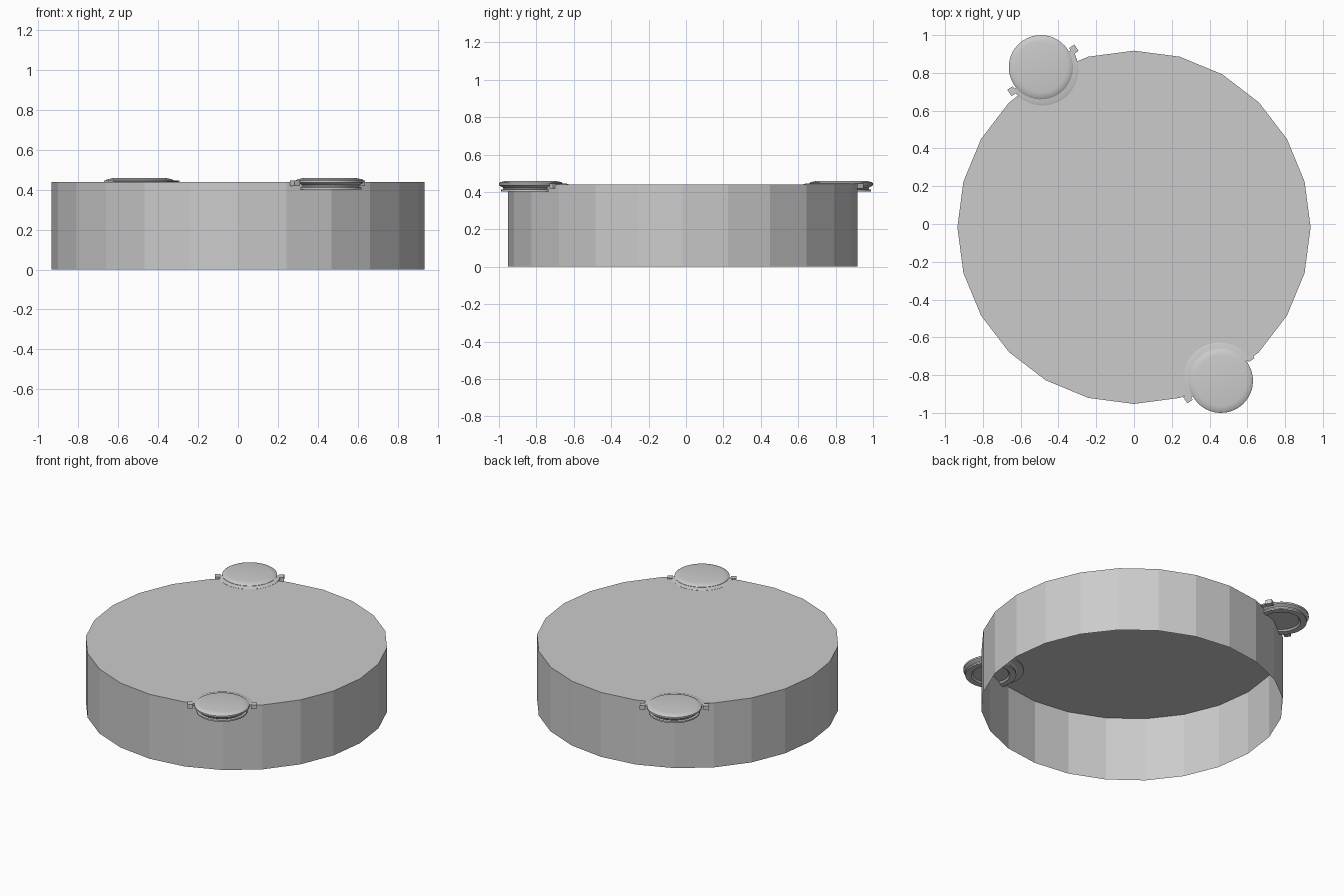
import bpy, bmesh, math
from mathutils import Matrix, Vector

cube = bpy.data.objects.get("Cube")
if cube:
    bpy.data.objects.remove(cube, do_unlink=True)

grey = bpy.data.materials.new("plain grey")
grey.use_nodes = True
GREY = (0.6, 0.6, 0.6, 1)
grey.diffuse_color = GREY
grey.node_tree.nodes["Principled BSDF"].inputs["Base Color"].default_value = GREY


def finish(name, bm, matrix, smooth=False):
    mesh = bpy.data.meshes.new(name)
    bm.to_mesh(mesh)
    bm.free()
    mesh.materials.append(grey)
    obj = bpy.data.objects.new(name, mesh)
    bpy.context.collection.objects.link(obj)
    obj.matrix_world = matrix
    if smooth:
        bpy.ops.object.select_all(action="DESELECT")
        obj.select_set(True)
        bpy.context.view_layer.objects.active = obj
        bpy.ops.object.shade_smooth_by_angle(angle=math.radians(30))
    return obj


def lathe(name, profile, matrix, sides=40, sweep=math.tau):
    """Spin (radius, height) points about z, from the local +x direction."""
    bm = bmesh.new()
    verts = [bm.verts.new((r, 0, z)) for r, z in profile]
    edges = [bm.edges.new(pair) for pair in zip(verts, verts[1:])]
    bmesh.ops.spin(bm, geom=verts + edges, cent=(0, 0, 0), axis=(0, 0, 1),
                   angle=sweep, steps=sides)
    bmesh.ops.remove_doubles(bm, verts=bm.verts, dist=1e-5)
    bmesh.ops.recalc_face_normals(bm, faces=bm.faces)
    return finish(name, bm, matrix, smooth=True)


def block(name, size, matrix):
    bm = bmesh.new()
    bmesh.ops.create_cube(bm, size=1)
    bmesh.ops.scale(bm, vec=size, verts=bm.verts)
    return finish(name, bm, matrix)


# Faceted drum, closed on top and open underneath
HEIGHT = 0.44
bm = bmesh.new()
bmesh.ops.create_cone(bm, cap_ends=True, segments=24, radius1=0.935,
                      radius2=0.935, depth=HEIGHT)
bottom = [f for f in bm.faces if f.normal.z < -0.9]
bmesh.ops.delete(bm, geom=bottom, context="FACES_ONLY")
finish("drum_shell", bm, Matrix.Translation((0, -0.0175, HEIGHT / 2)))

# Round knob: domed cap, rim, waist and lower ring
knob = [(0, 0.458), (0.135, 0.458), (0.162, 0.453), (0.17, 0.447),
        (0.17, 0.436), (0.15, 0.424), (0.146, 0.415), (0.158, 0.412),
        (0.158, 0.402), (0.12, 0.402), (0.11, 0.412), (0, 0.412)]
# Half-round collar lying on the drum top
collar = [(0.1, 0.445), (0.178, 0.445), (0.19, 0.441), (0.19, 0.432), (0.1, 0.432)]

for side, x, y, turn in (("front", 0.46, -0.83, 34), ("back", -0.493, 0.83, 214)):
    place = Matrix.Translation((x, y, 0)) @ Matrix.Rotation(math.radians(turn), 4, "Z")
    lathe(side + "_knob", knob, place)
    inward = place @ Matrix.Translation((0, 0.015, 0))
    lathe(side + "_collar", collar, inward, sides=20, sweep=math.pi)
    # Small lugs where the collar ends
    for end, sign in (("left", 1), ("right", -1)):
        spot = inward @ Matrix.Translation(Vector((sign * 0.197, 0.005, 0.432)))
        block(side + "_lug_" + end, (0.034, 0.04, 0.028), spot)
